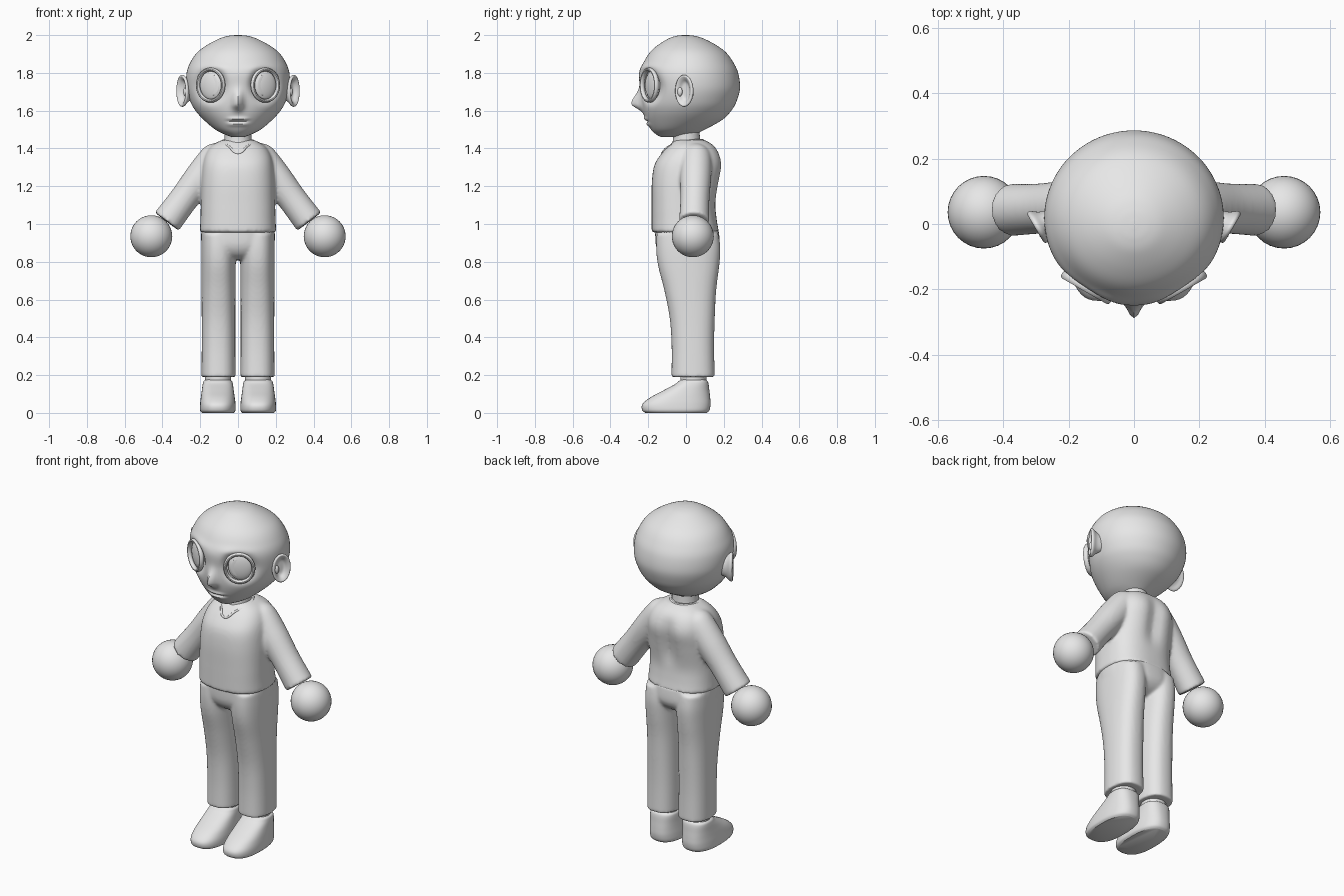
import bpy
import bmesh
from math import cos, sin, tau, pi, exp, copysign
from mathutils import Matrix, Vector

if "Cube" in bpy.data.objects:
    bpy.data.objects.remove(bpy.data.objects["Cube"])

GREY = (0.8, 0.8, 0.8, 1)
plain = bpy.data.materials.new("plain_grey")
plain.use_nodes = True
plain.diffuse_color = GREY
plain.node_tree.nodes["Principled BSDF"].inputs["Base Color"].default_value = GREY


def spline(rings, steps):
    """Smoothly interpolated copies of the rings."""
    out, last = [], len(rings) - 1
    for i in range(last):
        keys = [rings[max(0, min(last, i + k))] for k in (-1, 0, 1, 2)]
        for s in range(steps):
            t = s / steps
            out.append([b + t * ((c - a) + t * ((2*a - 5*b + 4*c - d) + t * (3*b - a - 3*c + d))) / 2
                        if s else b for a, b, c, d in zip(*keys)])
    return out + [list(rings[-1])]


def loft(bm, rings, x0=0, power=2, steps=5, segs=48, mat=Matrix()):
    """Closed tube; each ring is (z, half width, front y, back y)."""
    loops = []
    for z, w, front, back in spline(rings, steps):
        loop = []
        for k in range(segs):
            c, s = cos(tau * k / segs), sin(tau * k / segs)
            x = x0 + w * copysign(abs(c) ** (2 / power), c)
            y = (front + back) / 2 + (back - front) / 2 * copysign(abs(s) ** (2 / power), s)
            loop.append(bm.verts.new(mat @ Vector((x, y, z))))
        loops.append(loop)
    for a, b in zip(loops, loops[1:]):
        for k in range(segs):
            j = (k + 1) % segs
            bm.faces.new((a[k], a[j], b[j], b[k]))
    bm.faces.new(loops[0][::-1])
    bm.faces.new(loops[-1])


def ball(bm, mat):
    bmesh.ops.create_uvsphere(bm, u_segments=32, v_segments=20, radius=1, matrix=mat)


def finish(name, bm, mirror=False, voxel=0):
    bmesh.ops.recalc_face_normals(bm, faces=bm.faces)
    mesh = bpy.data.meshes.new(name)
    bm.to_mesh(mesh)
    bm.free()
    mesh.materials.append(plain)
    ob = bpy.data.objects.new(name, mesh)
    bpy.context.collection.objects.link(ob)
    for other in bpy.context.selected_objects:
        other.select_set(False)
    ob.select_set(True)
    bpy.context.view_layer.objects.active = ob
    bpy.ops.object.shade_smooth_by_angle(angle=pi / 4)
    if mirror:
        ob.modifiers.new("mirror", "MIRROR").use_mirror_merge = False
    if voxel:
        mod = ob.modifiers.new("fuse", "REMESH")
        mod.mode, mod.voxel_size, mod.use_smooth_shade = "VOXEL", voxel, True
        mod = ob.modifiers.new("soften", "SMOOTH")
        mod.factor, mod.iterations = 0.5, 8
    return ob


# Head: lofted skull, then nose, lips and eye sockets pushed in and out
bm = bmesh.new()
loft(bm, [(1.46, .03, -.13, -.03), (1.472, .065, -.155, .04), (1.5, .12, -.185, .1),
          (1.55, .18, -.212, .19), (1.6, .225, -.228, .24), (1.65, .253, -.236, .268),
          (1.72, .272, -.242, .286), (1.8, .272, -.248, .276), (1.86, .25, -.222, .248),
          (1.91, .214, -.19, .21), (1.95, .16, -.145, .155), (1.983, .095, -.09, .09),
          (1.996, .05, -.05, .045), (2.0, .01, -.015, .01)], steps=8, segs=128)
for v in bm.verts:
    x, y, z = v.co
    if y > -.02:
        continue
    nose = exp(-(x / .026) ** 2) * exp(-((z - 1.635) / (.03 if z < 1.635 else .06)) ** 2)
    width = exp(-(x / .055) ** 4)
    lips = exp(-((z - 1.556) / .009) ** 2) + exp(-((z - 1.528) / .011) ** 2)
    seam = exp(-((z - 1.542 - x * x) / .006) ** 2)
    v.co.y += -.054 * nose + width * (.008 * seam - .008 * lips)
    socket = exp(-(((abs(x) - .143) / .075) ** 2 + ((z - 1.735) / .085) ** 2) ** 2)
    v.co.y += .033 * socket
    v.co.x -= copysign(.017 * socket, x)
    brow = exp(-((abs(x) - .13) / .08) ** 2 - ((z - 1.83) / .022) ** 2)
    v.co.y -= .008 * brow
finish("head", bm)

# Eyes: shallow eyeballs, raised lids and flat irises, turned outward
turn = Matrix.Rotation(.52, 4, "Z")


def eye_frame(x, y, z):
    return Matrix.Translation((x, y, z)) @ turn


bm = bmesh.new()
ball(bm, eye_frame(.141, -.176, 1.735) @ Matrix.Diagonal((.068, .022, .078, 1)))
finish("eyeballs", bm, mirror=True)
bm = bmesh.new()
ball(bm, eye_frame(.133, -.197, 1.735) @ Matrix.Diagonal((.038, .005, .054, 1)))
finish("irises", bm, mirror=True)

bm = bmesh.new()
SEGS, TUBE = 48, 10
lid = [[bm.verts.new(eye_frame(.145, -.194, 1.735) @ Vector((
    (.077 + .01 * cos(tau * j / TUBE)) * cos(tau * i / SEGS),
    .014 * sin(tau * j / TUBE),
    (.083 + .01 * cos(tau * j / TUBE)) * sin(tau * i / SEGS))))
    for j in range(TUBE)] for i in range(SEGS)]
for i in range(SEGS):
    for j in range(TUBE):
        a, b, k = lid[i], lid[(i + 1) % SEGS], (j + 1) % TUBE
        bm.faces.new((a[j], b[j], b[k], a[k]))
finish("eyelids", bm, mirror=True)

# Ears: dished cups flaring outward and back
ear = Matrix(((.51, 0, .86, .292), (.86, 0, -.51, -.008), (0, 1, 0, 1.705), (0, 0, 0, 1)))
bm = bmesh.new()
loft(bm, [(z, w, -h, h) for z, w, h in (
    (-.06, .025, .045), (-.025, .038, .062), (-.004, .053, .082), (.006, .054, .084),
    (.011, .047, .077), (.004, .036, .064), (-.012, .022, .042), (-.014, .004, .008))], mat=ear)
ball(bm, ear @ Matrix.Translation((-.028, -.005, 0)) @ Matrix.Diagonal((.014, .024, .012, 1)))
finish("ears", bm, mirror=True)

# Neck
bm = bmesh.new()
loft(bm, [(1.38, .085, -.085, .085), (1.44, .072, -.07, .075), (1.53, .07, -.07, .07)])
finish("neck", bm)

# Shirt: torso and two sleeves fused together
bm = bmesh.new()
loft(bm, [(.955, .203, -.182, .175), (1.02, .199, -.182, .163), (1.1, .197, -.182, .158),
          (1.22, .195, -.181, .178), (1.31, .188, -.168, .194), (1.37, .172, -.132, .18),
          (1.415, .14, -.09, .148), (1.445, .085, -.055, .1)], power=2.6, segs=64)
for v in bm.verts:
    if v.co.y > 0:
        v.co.y -= .022 * exp(-(v.co.x / .045) ** 2) * exp(-((v.co.z - 1.25) / .13) ** 4)
for side in (1, -1):
    start, end = Vector((.115 * side, .055, 1.36)), Vector((.377 * side, .043, 1.013))
    frame = Matrix.Translation(start) @ (end - start).to_track_quat("Z", "Y").to_matrix().to_4x4()
    length = (end - start).length
    loft(bm, [(t * length, r, -r, r) for t, r in (
        (-.12, .045), (0, .078), (.3, .083), (.65, .077), (1, .08))], mat=frame)
finish("shirt", bm, voxel=.009)

# Collar: thin band dipping to a point in front
curve = bpy.data.curves.new("collar", "CURVE")
curve.dimensions, curve.bevel_depth, curve.bevel_resolution = "3D", .006, 3
points = [(0, -.126, 1.375), (.045, -.094, 1.408), (.085, 0, 1.437), (0, .09, 1.443),
          (-.085, 0, 1.437), (-.045, -.094, 1.408)]
path = curve.splines.new("BEZIER")
path.bezier_points.add(len(points) - 1)
path.use_cyclic_u = True
for knot, co in zip(path.bezier_points, points):
    knot.co = co
    knot.handle_left_type = knot.handle_right_type = "AUTO"
curve.materials.append(plain)
bpy.context.collection.objects.link(bpy.data.objects.new("collar", curve))

# Hands
bm = bmesh.new()
ball(bm, Matrix.Translation((.459, .036, .935)) @ Matrix.Scale(.111, 4))
finish("hands", bm, mirror=True)

# Trousers: hips and two legs fused together
bm = bmesh.new()
loft(bm, [(.81, .08, -.09, .1), (.84, .15, -.135, .15), (.89, .192, -.16, .178),
          (.975, .194, -.163, .172)], power=2.4, segs=64)
for side in (1, -1):
    loft(bm, [(.19, .09, -.077, .152), (.35, .089, -.076, .149), (.5, .089, -.086, .152),
              (.65, .09, -.115, .16), (.78, .091, -.148, .176), (.87, .091, -.158, .182),
              (.95, .088, -.155, .172)], x0=.103 * side, power=2.4)
finish("trousers", bm, voxel=.008)

# Ankles
bm = bmesh.new()
loft(bm, [(.14, .068, -.03, .108), (.25, .068, -.03, .108)], x0=.106)
finish("ankles", bm, mirror=True)

# Shoes: flat soles, sloping toes
bm = bmesh.new()
loft(bm, [(.004, .084, -.215, .11), (.018, .094, -.232, .124), (.05, .094, -.231, .13),
          (.085, .09, -.19, .128), (.12, .085, -.125, .124), (.155, .08, -.06, .12),
          (.172, .075, -.038, .114), (.18, .062, -.024, .102)], x0=.107, power=2.5)
for v in bm.verts:
    v.co.z = max(0, v.co.z - .004)
finish("shoes", bm, mirror=True)
